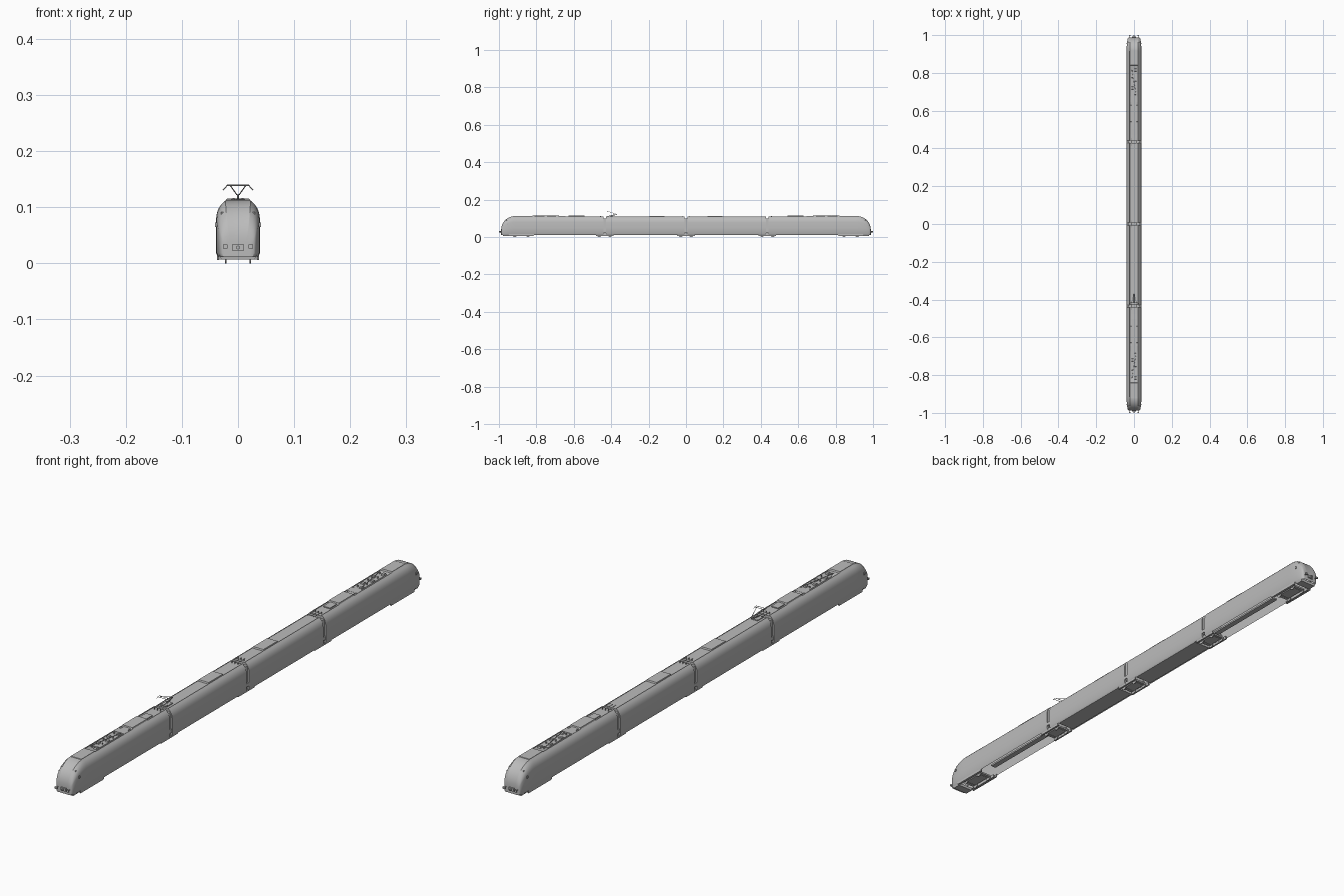
import bpy, bmesh, math
from mathutils import Vector

cube = bpy.data.objects.get("Cube")
if cube:
    bpy.data.objects.remove(cube, do_unlink=True)

grey = bpy.data.materials.new("plain grey")
grey.use_nodes = True
colour = (0.5, 0.5, 0.5, 1)
grey.diffuse_color = colour
grey.node_tree.nodes["Principled BSDF"].inputs["Base Color"].default_value = colour
parts = []


def finish(name, bm):
    bmesh.ops.recalc_face_normals(bm, faces=bm.faces)
    mesh = bpy.data.meshes.new(name)
    bm.to_mesh(mesh)
    bm.free()
    mesh.materials.append(grey)
    obj = bpy.data.objects.new(name, mesh)
    bpy.context.collection.objects.link(obj)
    parts.append(obj)
    return obj


def box(name, centre, size, top=1.0):
    """Block whose upper face can be tapered."""
    bm = bmesh.new()
    bmesh.ops.create_cube(bm, size=1)
    for v in bm.verts:
        k = top if v.co.z > 0 else 1
        v.co = Vector((v.co.x * size[0] * k, v.co.y * size[1] * k, v.co.z * size[2])) + Vector(centre)
    return finish(name, bm)


def rod(name, a, b, radius, sides=8):
    a, b = Vector(a), Vector(b)
    bm = bmesh.new()
    bmesh.ops.create_cone(bm, cap_ends=True, segments=sides, radius1=radius, radius2=radius, depth=(b - a).length)
    turn = (b - a).to_track_quat('Z', 'Y').to_matrix()
    for v in bm.verts:
        v.co = turn @ v.co + (a + b) / 2
    return finish(name, bm)


# Half cross-section, from sill to the middle of the roof
HALF = [(.036, .012), (.039, .018), (.039, .05), (.039, .08), (.0375, .09),
        (.034, .099), (.029, .106), (.025, .1095), (.0235, .111), (.0225, .112)]


def section(y, w, h, recess):
    pts = []
    for x, z in HALF:
        if z > .02:
            z = .02 + (z - .02) * (h - .02) / .092
        pts.append((x * w / .039, z))
    pts.append((pts[-1][0] - .0005, h - recess))
    return [(x, y, z) for x, z in pts] + [(-x, y, z) for x, z in reversed(pts)]


def shell(name, sections):
    bm = bmesh.new()
    rings = [[bm.verts.new(p) for p in section(*s)] for s in sections]
    for a, b in zip(rings, rings[1:]):
        for i in range(len(a) - 1):
            bm.faces.new((a[i], a[i + 1], b[i + 1], b[i]))
    bm.faces.new(rings[0])
    bm.faces.new(rings[-1])
    return finish(name, bm)


GAP = .007
JOINT = .435


def bogie(name, y, length):
    box(name + "_frame", (0, y, .013), (.04, length * .8, .006))
    for s in (-1, 1):
        box(name + "_side_frame", (s * .031, y, .013), (.006, length, .012), .9)
        for d in (-.3, .3):
            yy = y + d * length
            rod(name + "_wheel", (s * .0205, yy, .0105), (s * .0235, yy, .0105), .0105, 20)
    for d in (-.3, .3):
        rod(name + "_axle", (-.03, y + d * length, .0105), (.03, y + d * length, .0105), .002)


for s in (-1, 1):
    end = "front" if s < 0 else "rear"

    # End car with rounded nose
    nose = []
    for i in range(13):
        a = math.pi / 2 * (1 - i / 12)
        c = max(math.cos(a), 0)
        nose.append((s * (.915 + .073 * math.sin(a)), .022 + .017 * math.sqrt(c), .04 + .072 * c, .0001))
    shell(end + "_end_car_body", nose + [(s * .908, .039, .112, .0035), (s * (JOINT + GAP), .039, .111, .0035)])
    box(end + "_end_car_floor_beam", (0, s * .62, .027), (.02, .34, .006))

    # Middle car with a flat underfloor
    shell(end + "_middle_car_body", [(s * (JOINT - GAP), .039, .109, .002), (s * GAP, .039, .109, .002)])
    box(end + "_middle_car_underfloor", (0, s * JOINT / 2, .017), (.066, .33, .008))
    box(end + "_middle_car_roof_unit", (0, s * .155, .1085), (.043, .085, .007), .94)

    # Roof equipment of the end car
    roof = .1085
    box(end + "_cooling_unit", (0, s * .88, roof + .002), (.045, .08, .006), .94)
    box(end + "_climate_unit", (0, s * .585, roof + .0025), (.043, .09, .008), .93)
    box(end + "_climate_duct", (0, s * .585, roof + .0005), (.027, .165, .004))
    box(end + "_roof_panel", (0, s * .66, roof + .001), (.044, .03, .004))
    box(end + "_breaker_base", (0, s * .735, roof), (.03, .14, .003))
    for k, y in enumerate((.69, .72, .75, .78, .815)):
        x = .008 * (-1) ** k
        box(end + "_breaker", (x, s * y, roof + .003), (.012, .014, .006), .8)
        rod(end + "_insulator", (-x, s * y, roof), (-x, s * y, roof + .008), .002)
    rod(end + "_power_bar", (.012, s * .68, roof + .006), (-.012, s * .82, roof + .006), .001)
    for x in (-.012, 0, .012):
        for y in (JOINT + .022, .018):
            rod(end + "_cable_post", (x, s * y, .105), (x, s * y, .114), .0018)

    # Nose fittings: coupler, buffers, lamps, mirrors and snow plough
    box(end + "_coupler_housing", (0, s * .986, .028), (.021, .012, .011))
    rod(end + "_coupler_bar", (0, s * .97, .028), (0, s * 1, .028), .0035)
    for x in (-1, 1):
        rod(end + "_buffer_stem", (x * .023, s * .96, .03), (x * .023, s * .997, .03), .002)
        box(end + "_buffer_plate", (x * .023, s * .9975, .03), (.008, .005, .007))
        box(end + "_mirror", (x * .0385, s * .955, .0685), (.005, .005, .008))
        box(end + "_lamp", (x * .028, s * .9595, .089), (.004, .006, .004))
        # Rounded fairings beside the end bogie
        box(end + "_bogie_fairing", (x * .0355, s * .88, .011), (.004, .13, .010), 1.06)
    box(end + "_snow_plough", (0, s * .962, .011), (.06, .03, .009), 1.1)
    bogie(end + "_end_bogie", s * .88, .12)

# Articulation joints with shared bogies
for name, y in (("front", -JOINT), ("centre", 0), ("rear", JOINT)):
    box(name + "_gangway", (0, y, .061), (.068, .016, .076), .97)
    bogie(name + "_joint_bogie", y, .095)
    for x in (-1, 1):
        box(name + "_damper", (x * .036, y, .034), (.005, .024, .012))
    for x in (-.012, 0, .012):
        rod(name + "_roof_cable", (x, y - .022, .113), (x, y + .022, .113), .0008, 6)

# Pantograph on the front middle car
base_y, knee, head_y, head_z = -.415, -.372, -.422, .139
box("pantograph_base", (0, -.405, .1095), (.026, .035, .003))
for x in (-.01, .01):
    for y in (-.418, -.392):
        rod("pantograph_foot", (x, y, .105), (x, y, .112), .0018)
rod("pantograph_lower_arm", (0, base_y, .112), (0, knee, .122), .0015)
rod("pantograph_link", (0, base_y + .012, .111), (0, knee + .003, .12), .0007, 6)
for s in (-1, 1):
    rod("pantograph_upper_arm", (s * .002, knee, .122), (s * .014, head_y, head_z), .0009, 6)
    rod("pantograph_horn", (s * .019, head_y, head_z), (s * .027, head_y, head_z - .009), .0009, 6)
for d in (-.005, .005):
    rod("pantograph_contact_strip", (-.02, head_y + d, head_z), (.02, head_y + d, head_z), .001, 6)

bpy.ops.object.select_all(action='DESELECT')
for obj in parts:
    obj.select_set(True)
bpy.context.view_layer.objects.active = parts[0]
bpy.ops.object.shade_smooth_by_angle(angle=math.radians(32))
